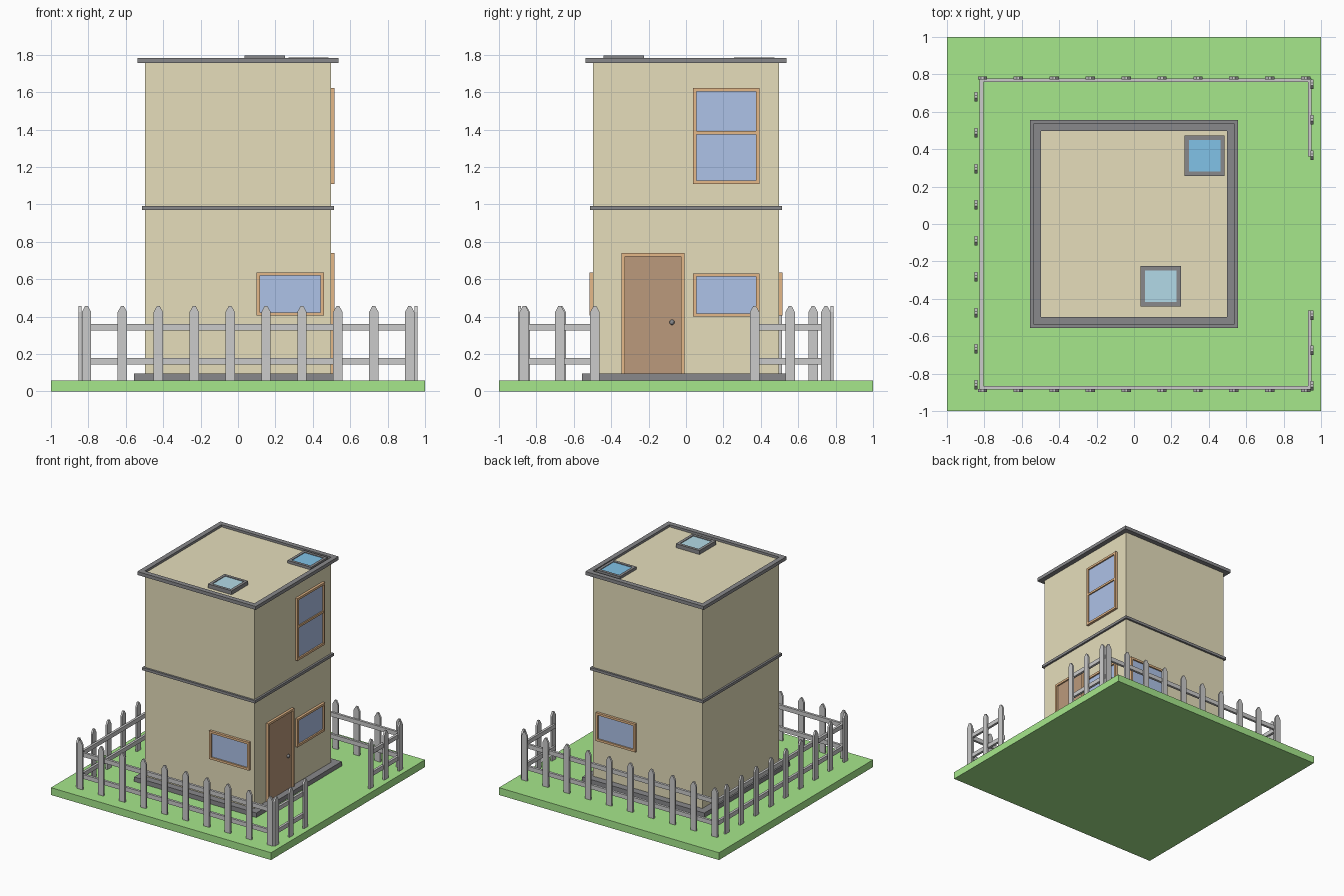
import bpy, bmesh
from mathutils import Vector

if "Cube" in bpy.data.objects:
    bpy.data.objects.remove(bpy.data.objects["Cube"])

def material(name, r, g, b):
    m = bpy.data.materials.new(name)
    m.diffuse_color = (r, g, b, 1)
    m.use_nodes = True
    m.node_tree.nodes["Principled BSDF"].inputs["Base Color"].default_value = m.diffuse_color
    return m

GRASS = material("grass", 0.38, 0.80, 0.26)
WALL = material("wall", 0.79, 0.73, 0.50)
DARK = material("dark_trim", 0.25, 0.25, 0.26)
WOOD = material("window_wood", 0.78, 0.48, 0.25)
DOOR = material("door_brown", 0.50, 0.32, 0.20)
GLASS = material("glass", 0.42, 0.54, 0.80)
SKY_A = material("skylight_pale", 0.45, 0.70, 0.80)
SKY_B = material("skylight_blue", 0.22, 0.54, 0.80)

# u, v lie in the face plane; w is along the named axis
PLANES = {"x": lambda u, v, w: Vector((w, u, v)),
          "y": lambda u, v, w: Vector((u, w, v)),
          "z": lambda u, v, w: Vector((u, v, w))}

def finish(name, bm, mat):
    bmesh.ops.recalc_face_normals(bm, faces=bm.faces)
    me = bpy.data.meshes.new(name)
    bm.to_mesh(me)
    bm.free()
    ob = bpy.data.objects.new(name, me)
    bpy.context.collection.objects.link(ob)
    if mat:
        me.materials.append(mat)
    return ob

def prism(name, axis, outline, w0, w1, mat=None):
    bm = bmesh.new()
    face = bm.faces.new([bm.verts.new(PLANES[axis](u, v, w0)) for u, v in outline])
    ext = bmesh.ops.extrude_face_region(bm, geom=[face], use_keep_orig=True)
    moved = [g for g in ext["geom"] if isinstance(g, bmesh.types.BMVert)]
    bmesh.ops.translate(bm, verts=moved, vec=PLANES[axis](0, 0, w1 - w0))
    return finish(name, bm, mat)

def corners(u0, u1, v0, v1):
    return [(u0, v0), (u1, v0), (u1, v1), (u0, v1)]

def slab(name, axis, rect, w0, w1, mat=None):
    return prism(name, axis, corners(*rect), w0, w1, mat)

def frame(name, axis, rect, border, w0, w1, mat):
    u0, u1, v0, v1 = rect
    inner = (u0 + border, u1 - border, v0 + border, v1 - border)
    bm = bmesh.new()
    loops = [[bm.verts.new(PLANES[axis](u, v, w)) for u, v in corners(*r)]
             for r, w in ((rect, w0), (rect, w1), (inner, w1), (inner, w0))]
    for k in range(4):
        a, b = loops[k], loops[(k + 1) % 4]
        for i in range(4):
            j = (i + 1) % 4
            bm.faces.new((a[i], a[j], b[j], b[i]))
    finish(name, bm, mat)
    return inner

def square(h):
    return (-h, h, -h, h)

# Ground, plinth, walls, trims
slab("lawn", "z", square(1.0), 0, 0.06, GRASS)
slab("plinth", "z", square(0.555), 0.06, 0.097, DARK)
slab("walls", "z", square(0.497), 0.097, 1.765, WALL)
frame("floor_band", "z", square(0.513), 0.02, 0.97, 0.992, DARK)
frame("roof_rim", "z", square(0.538), 0.04, 1.755, 1.783, DARK)

# Skylights
for name, rect, top, mat in (("front_skylight", (0.035, 0.25, -0.44, -0.225), 1.797, SKY_A),
                             ("back_skylight", (0.27, 0.485, 0.257, 0.472), 1.787, SKY_B)):
    inner = frame(name + "_frame", "z", rect, 0.023, 1.76, top, DARK)
    slab(name + "_glass", "z", inner, 1.76, top - 0.005, mat)

# Windows
def window(name, axis, rect, side):
    inner = frame(name + "_frame", axis, rect, 0.018, 0.49 * side, 0.517 * side, WOOD)
    slab(name + "_glass", axis, inner, 0.49 * side, 0.505 * side, GLASS)

window("front_window", "y", (0.10, 0.46, 0.405, 0.637), -1)
window("back_window", "y", (0.10, 0.46, 0.405, 0.637), 1)
window("side_window", "x", (0.037, 0.393, 0.40, 0.632), 1)
window("upper_window", "x", (0.037, 0.393, 1.11, 1.623), 1)
slab("upper_window_bar", "x", (0.055, 0.375, 1.375, 1.392), 0.49, 0.515, WOOD)

# Door with open-bottomed frame and knob
a, b, h, t = -0.345, -0.008, 0.74, 0.018
prism("door_frame", "x", [(a, 0.097), (a + t, 0.097), (a + t, h - t), (b - t, h - t),
                          (b - t, 0.097), (b, 0.097), (b, h), (a, h)], 0.49, 0.517, WOOD)
slab("door", "x", (a + t, b - t, 0.097, h - t), 0.49, 0.505, DOOR)
bm = bmesh.new()
bmesh.ops.create_uvsphere(bm, u_segments=12, v_segments=8, radius=0.014)
bmesh.ops.translate(bm, verts=bm.verts, vec=(0.509, -0.075, 0.37))
finish("door_knob", bm, DARK)

# Fence
def picket(name, axis, c, w):
    prism(name, axis, [(c - 0.025, 0.06), (c + 0.025, 0.06), (c + 0.025, 0.425),
                       (c + 0.007, 0.458), (c - 0.007, 0.458), (c - 0.025, 0.425)],
          w - 0.008, w + 0.008)

def fence(name, axis, start, end, rail_w, picket_w, centres):
    for z in (0.145, 0.325):
        slab(name + "_rail", axis, (start, end, z, z + 0.035), rail_w - 0.01, rail_w + 0.01)
    for c in centres:
        picket(name + "_picket", axis, c, picket_w)

row = [-0.81 + 0.192 * i for i in range(10)]
fence("front_fence", "y", -0.823, 0.95, -0.875, -0.891, row)
fence("back_fence", "y", -0.823, 0.95, 0.768, 0.781, row)
fence("left_fence", "x", -0.885, 0.778, -0.815, -0.845, [-0.86 + 0.1925 * i for i in range(9)])
fence("right_front_fence", "x", -0.885, -0.463, 0.94, 0.951, [-0.865, -0.675, -0.487])
fence("right_back_fence", "x", 0.36, 0.778, 0.94, 0.951, [0.367, 0.557, 0.748])
